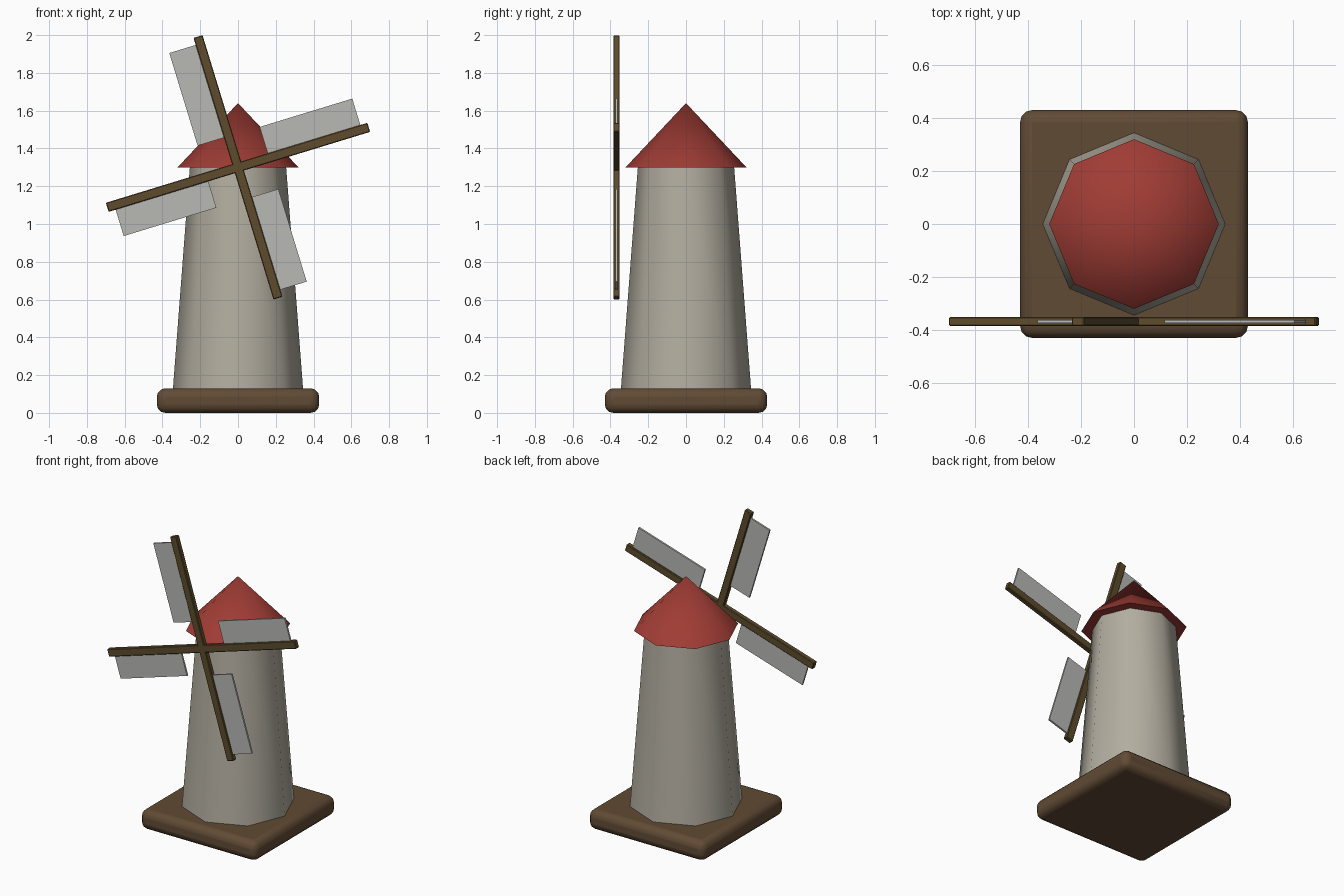
import bpy, math
from mathutils import Matrix, Vector

if "Cube" in bpy.data.objects:
    bpy.data.objects.remove(bpy.data.objects["Cube"])


def paint(obj, name, rgb):
    mat = bpy.data.materials.get(name) or bpy.data.materials.new(name)
    mat.diffuse_color = (*rgb, 1)
    mat.use_nodes = True
    mat.node_tree.nodes["Principled BSDF"].inputs["Base Color"].default_value = mat.diffuse_color
    obj.data.materials.append(mat)


def smooth(obj, angle=50):
    bpy.ops.object.select_all(action='DESELECT')
    obj.select_set(True)
    bpy.context.view_layer.objects.active = obj
    bpy.ops.object.shade_smooth_by_angle(angle=math.radians(angle))


def box(name, size, matrix):
    bpy.ops.mesh.primitive_cube_add(size=1)
    obj = bpy.context.object
    obj.name = name
    obj.data.transform(matrix @ Matrix.Diagonal((*size, 1)))
    return obj


def bevel(obj, width, segments):
    mod = obj.modifiers.new("bevel", 'BEVEL')
    mod.width, mod.segments = width, segments


def octagon_cone(name, r1, r2, z1, z2):
    bpy.ops.mesh.primitive_cone_add(vertices=8, radius1=r1, radius2=r2,
                                    depth=z2 - z1, location=(0, 0, (z1 + z2) / 2))
    obj = bpy.context.object
    obj.name = name
    smooth(obj)
    return obj


# Rounded base slab
base = box("base", (0.86, 0.86, 0.13), Matrix.Translation((0, 0, 0.065)))
bevel(base, 0.045, 3)
smooth(base)
paint(base, "base_brown", (0.12, 0.07, 0.035))

# Tapered tower and pointed roof
tower = octagon_cone("tower", 0.345, 0.255, 0.12, 1.30)
paint(tower, "stone", (0.45, 0.42, 0.35))
roof = octagon_cone("roof", 0.32, 0.0, 1.30, 1.64)
paint(roof, "roof_red", (0.35, 0.045, 0.035))

# Wheel: two crossed beams, each arm carrying a sail on one side
HUB = Matrix.Translation((0, -0.368, 1.30))
for i in range(4):
    turn = HUB @ Matrix.Rotation(math.radians(-17 + 90 * i), 4, 'Y')
    if i < 2:
        beam = box(f"beam_{i + 1}", (0.05, 0.033, 1.448), turn)
        bevel(beam, 0.004, 1)
        paint(beam, "beam_brown", (0.11, 0.07, 0.025))
    sail = box(f"sail_{i + 1}", (0.155, 0.012, 0.513),
               turn @ Matrix.Translation((-0.0935, 0, 0.4285)))
    paint(sail, "canvas", (0.48, 0.48, 0.46))
